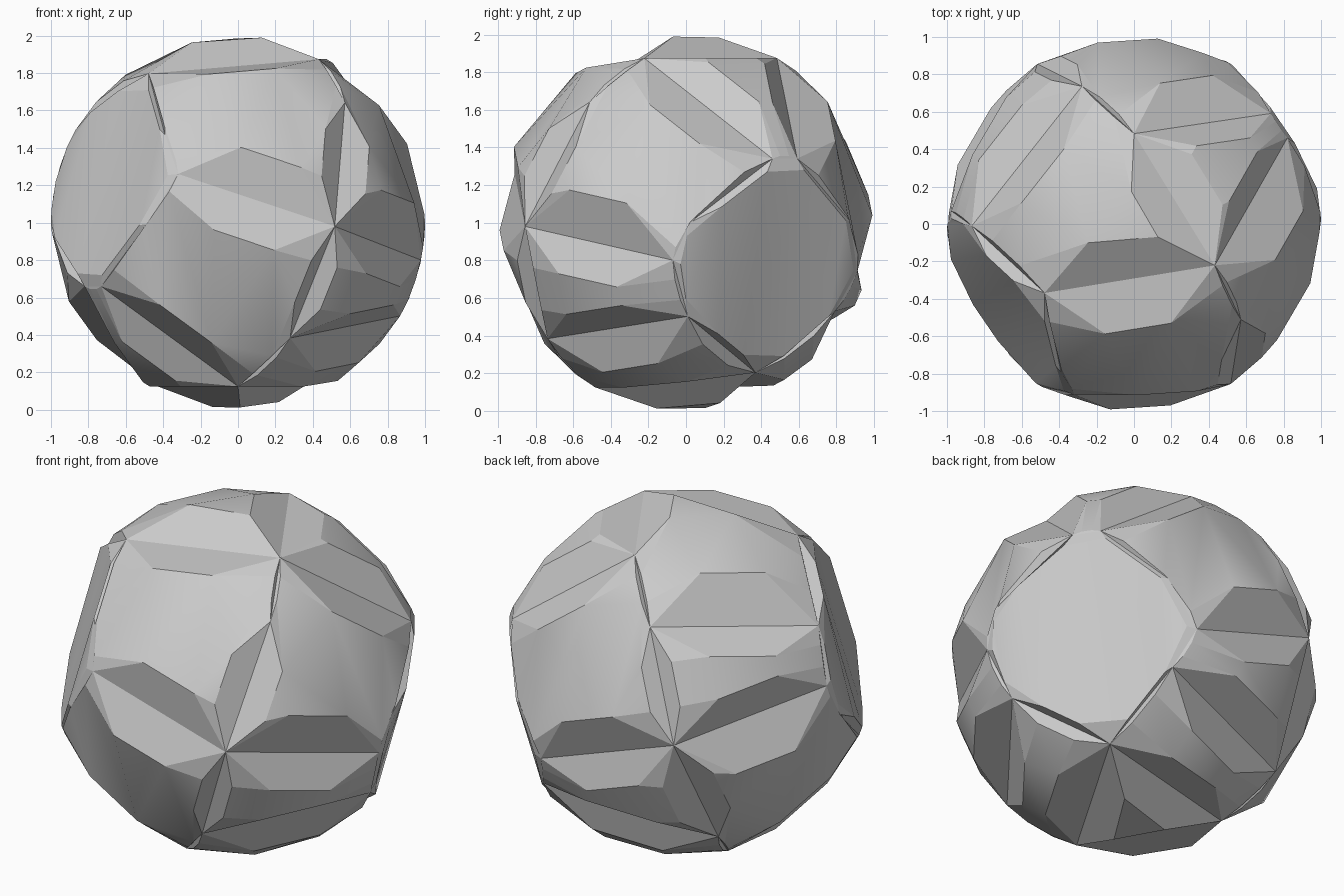
import bpy, bmesh, math
from mathutils import Vector

cube = bpy.data.objects.get("Cube")
if cube:
    bpy.data.objects.remove(cube, do_unlink=True)

# Groove junctions on the unit sphere; a negative index means the opposite point
JUNCTIONS = [
    (.43, -.22, .87), (0, .48, .87), (.57, -.51, .64), (.52, -.86, -.02),
    (.28, -.74, -.62), (.82, .46, .34), (.73, .59, .34), (1, .02, 0),
    (.98, -.07, -.2), (.87, .01, -.5), (.48, .37, -.8), (.39, .79, -.47),
    (.32, .91, -.26), (.49, .87, .01),
]

# Panels that appear twice, on opposite sides of the ball
PAIRED = [
    (8, 9, 10, 11, 12, 13, 14, 7, 6),
    (1, 6, 8, 9, 4, 3),
    (-4, 13, 14, 7, 2, -5),
    (2, 7, 6, 1),
    (4, 9, 10, 5),
]
# Panels that appear once
SINGLE = [
    (5, 10, 11, -2), (-2, 11, -1), (-1, 11, 12, -3), (-3, 12, 13, -4),
    (1, 2, -5, -10, -11), (1, -11, -12, -13, 4, 3),
]
panels = PAIRED + [tuple(-i for i in p) for p in PAIRED] + SINGLE

bm = bmesh.new()
corner_verts = {}


def corner(index):
    """Shared vertex at a groove junction."""
    if index not in corner_verts:
        point = Vector(JUNCTIONS[abs(index) - 1]).normalized()
        corner_verts[index] = bm.verts.new(point if index > 0 else -point)
    return corner_verts[index]


def slope_rim(a, b, centre):
    """Two points on the sphere where the slope above a groove ends."""
    inward = a.cross(b).normalized()
    room = math.asin(inward.dot(centre))
    step = min(max(.015, .67 * ((a - b).length - .53)), .7 * room)
    return [a.lerp(b, t).normalized() * math.cos(step) + inward * math.sin(step)
            for t in (.32, .68)]


plateaus = []
for panel in panels:
    ring = [corner(i) for i in panel]
    centre = sum((v.co for v in ring), Vector()).normalized()
    # Wind every panel counter-clockwise seen from outside
    turn = sum((a.co.cross(b.co) for a, b in zip(ring, ring[1:] + ring[:1])), Vector())
    if turn.dot(centre) < 0:
        ring.reverse()
    count = len(ring)
    rims = [slope_rim(ring[k].co, ring[(k + 1) % count].co, centre) for k in range(count)]

    # Sharp corners share one rim point, open corners get a narrow facet
    starts, ends = [None] * count, [None] * count
    outline = []
    for k, v in enumerate(ring):
        before, after = rims[k - 1][1], rims[k][0]
        if v.co.dot(after.cross(before)) < .01:
            shared = bm.verts.new((before + after).normalized())
            ends[k - 1] = starts[k] = shared
            outline.append(shared)
        else:
            ends[k - 1], starts[k] = bm.verts.new(before), bm.verts.new(after)
            bm.faces.new([v, starts[k], ends[k - 1]])
            outline += [ends[k - 1], starts[k]]

    # Slopes along the grooves and the broad plateau they surround
    for k in range(count):
        bm.faces.new([ring[k], ring[(k + 1) % count], ends[k], starts[k]])
    plateaus.append(bm.faces.new(outline))

# Only the plateaus are softly shaded
for face in bmesh.ops.triangulate(bm, faces=plateaus, ngon_method='BEAUTY')["faces"]:
    face.smooth = True

mesh = bpy.data.meshes.new("faceted_ball")
bm.to_mesh(mesh)
bm.free()
ball = bpy.data.objects.new("faceted_ball", mesh)
bpy.context.collection.objects.link(ball)
ball.location.z = 1

# Plain grey stone
grey = bpy.data.materials.new("light_grey")
grey.use_nodes = True
colour = (.6, .6, .6, 1)
grey.diffuse_color = colour
grey.node_tree.nodes["Principled BSDF"].inputs["Base Color"].default_value = colour
mesh.materials.append(grey)
